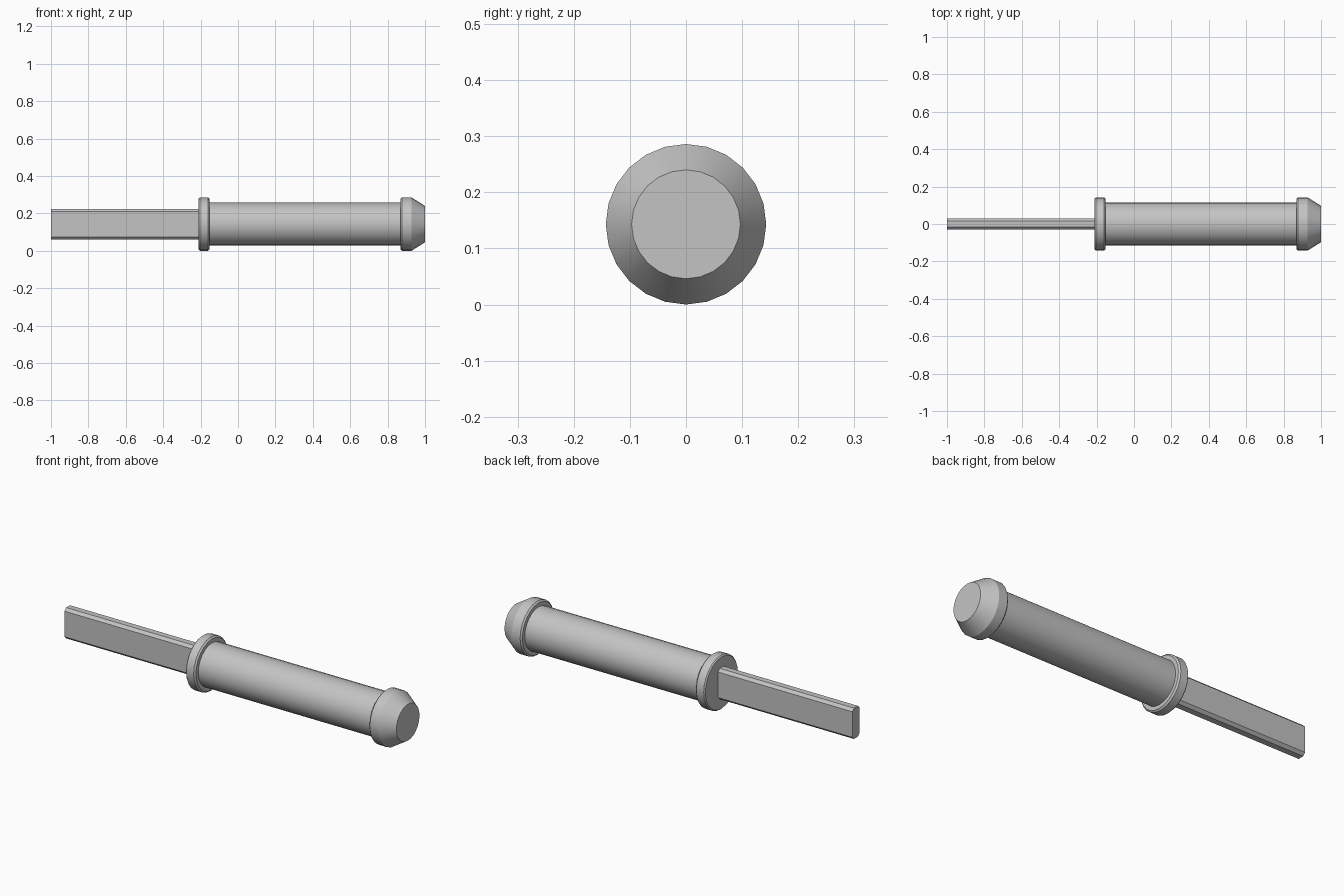
import bpy, bmesh, math
from mathutils import Matrix

cube = bpy.data.objects.get("Cube")
if cube:
    bpy.data.objects.remove(cube, do_unlink=True)

AXIS_Z = 0.143
SIDES = 24

steel = bpy.data.materials.new("plain_grey")
steel.use_nodes = True
GREY = (0.55, 0.55, 0.55, 1)
steel.diffuse_color = GREY
steel.node_tree.nodes["Principled BSDF"].inputs["Base Color"].default_value = GREY


def finish(name, bm):
    """Turn a bmesh into a named, coloured, smooth-by-angle object."""
    bmesh.ops.recalc_face_normals(bm, faces=bm.faces)
    mesh = bpy.data.meshes.new(name)
    bm.to_mesh(mesh)
    bm.free()
    mesh.materials.append(steel)
    obj = bpy.data.objects.new(name, mesh)
    bpy.context.collection.objects.link(obj)
    bpy.ops.object.select_all(action='DESELECT')
    obj.select_set(True)
    bpy.context.view_layer.objects.active = obj
    bpy.ops.object.shade_smooth_by_angle(angle=math.radians(25))
    return obj


def turned(name, profile):
    """Closed solid of revolution about the x axis from (x, radius) points."""
    bm = bmesh.new()
    rings = []
    for x, r in profile:
        angles = [2 * math.pi * i / SIDES for i in range(SIDES)]
        rings.append([bm.verts.new((x, r * math.sin(a), AXIS_Z + r * math.cos(a)))
                      for a in angles])
    for a, b in zip(rings, rings[1:]):
        for i in range(SIDES):
            j = (i + 1) % SIDES
            bm.faces.new((a[i], a[j], b[j], b[i]))
    bm.faces.new(rings[0])
    bm.faces.new(rings[-1])
    return finish(name, bm)


# Handle: collar, grip and tapered pommel
turned("collar", [(-0.21, 0.137), (-0.204, 0.143), (-0.161, 0.143), (-0.153, 0.135)])
turned("grip", [(-0.16, 0.115), (0.88, 0.115)])
turned("pommel", [(0.868, 0.135), (0.876, 0.143), (0.927, 0.143), (1.0, 0.097)])

# Flat tang with chamfered long edges
bm = bmesh.new()
bmesh.ops.create_cube(bm, size=1, matrix=Matrix.Translation((-0.6, 0, AXIS_Z))
                      @ Matrix.Diagonal((0.8, 0.06, 0.164, 1)))
long_edges = [e for e in bm.edges if abs(e.verts[0].co.x - e.verts[1].co.x) > 0.5]
bmesh.ops.bevel(bm, geom=long_edges, offset=0.014, segments=1, affect='EDGES')
finish("tang", bm)
